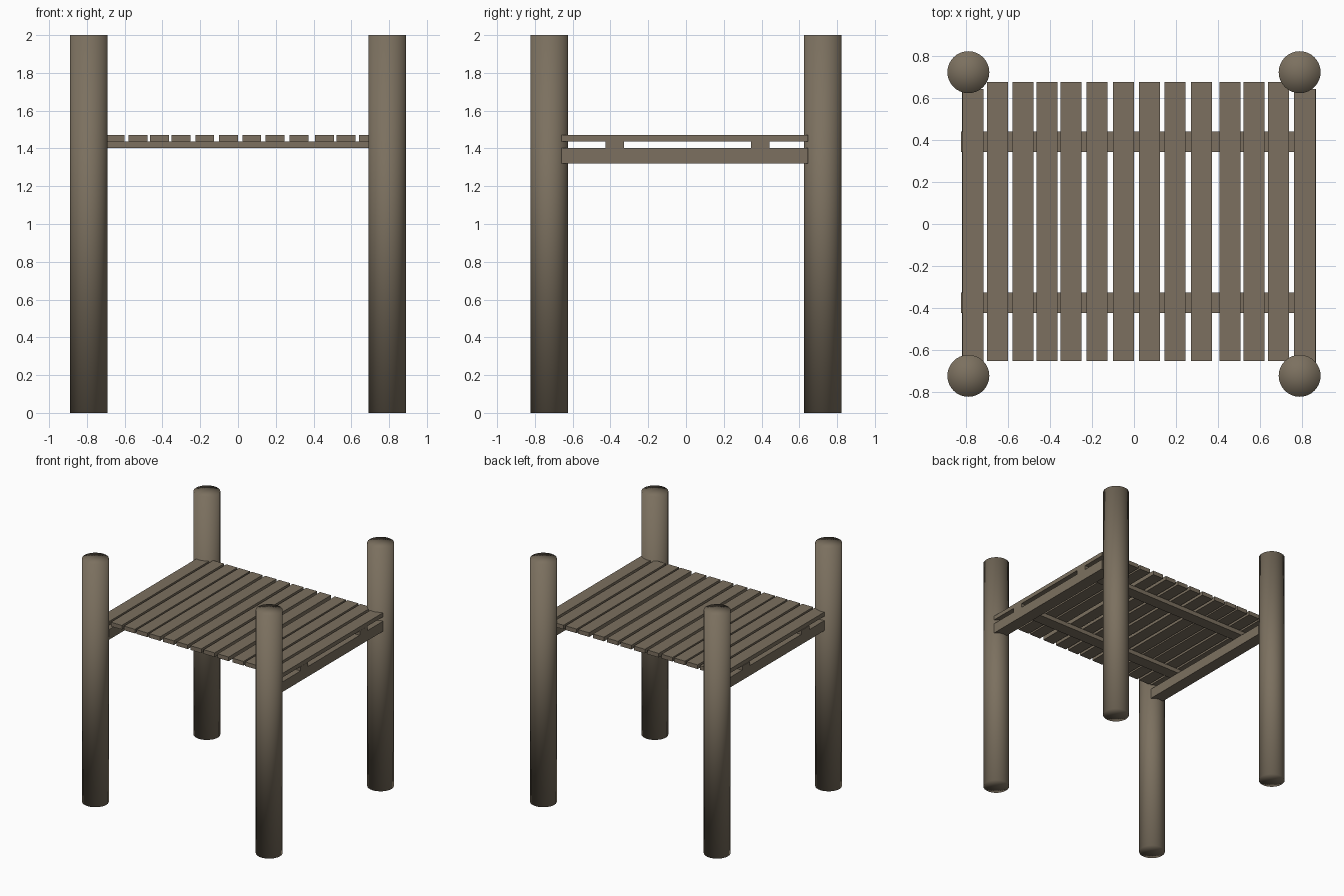
import bpy

if "Cube" in bpy.data.objects:
    bpy.data.objects.remove(bpy.data.objects["Cube"])

wood = bpy.data.materials.new("weathered wood")
wood.diffuse_color = (0.2, 0.163, 0.115, 1)
wood.use_nodes = True
wood.node_tree.nodes["Principled BSDF"].inputs["Base Color"].default_value = wood.diffuse_color


def box(name, x0, x1, y0, y1, z0, z1):
    bpy.ops.mesh.primitive_cube_add(
        size=1, location=((x0 + x1) / 2, (y0 + y1) / 2, (z0 + z1) / 2))
    ob = bpy.context.object
    ob.name = name
    ob.scale = (x1 - x0, y1 - y0, z1 - z0)
    bpy.ops.object.transform_apply(location=False, rotation=False, scale=True)
    ob.data.materials.append(wood)
    return ob


# Four round corner posts, shaded smooth all over
for sx in (-1, 1):
    for sy in (-1, 1):
        bpy.ops.mesh.primitive_cylinder_add(
            vertices=32, radius=0.1, depth=2, end_fill_type='TRIFAN',
            location=(0.79 * sx, 0.724 * sy, 1))
        post = bpy.context.object
        post.name = "corner_post"
        post.data.materials.append(wood)
        bpy.ops.object.shade_smooth()

# Side beams running front to back
box("left_side_beam", -0.82, -0.72, -0.66, 0.645, 1.32, 1.403)
box("right_side_beam", 0.765, 0.867, -0.66, 0.645, 1.32, 1.403)

# Two flat cross battens under the deck
box("front_batten", -0.824, 0.867, -0.425, -0.327, 1.403, 1.438)
box("back_batten", -0.824, 0.867, 0.344, 0.442, 1.403, 1.438)

# Slightly irregular deck planks
for x in (-0.65, -0.53, -0.415, -0.301, -0.176, -0.05, 0.073,
          0.195, 0.322, 0.457, 0.572, 0.69):
    box("deck_plank", x - 0.05, x + 0.05, -0.653, 0.677, 1.438, 1.472)

# Shorter end planks beside the posts
for x in (-0.768, 0.815):
    box("end_plank", x - 0.051, x + 0.051, -0.66, 0.645, 1.438, 1.472)
